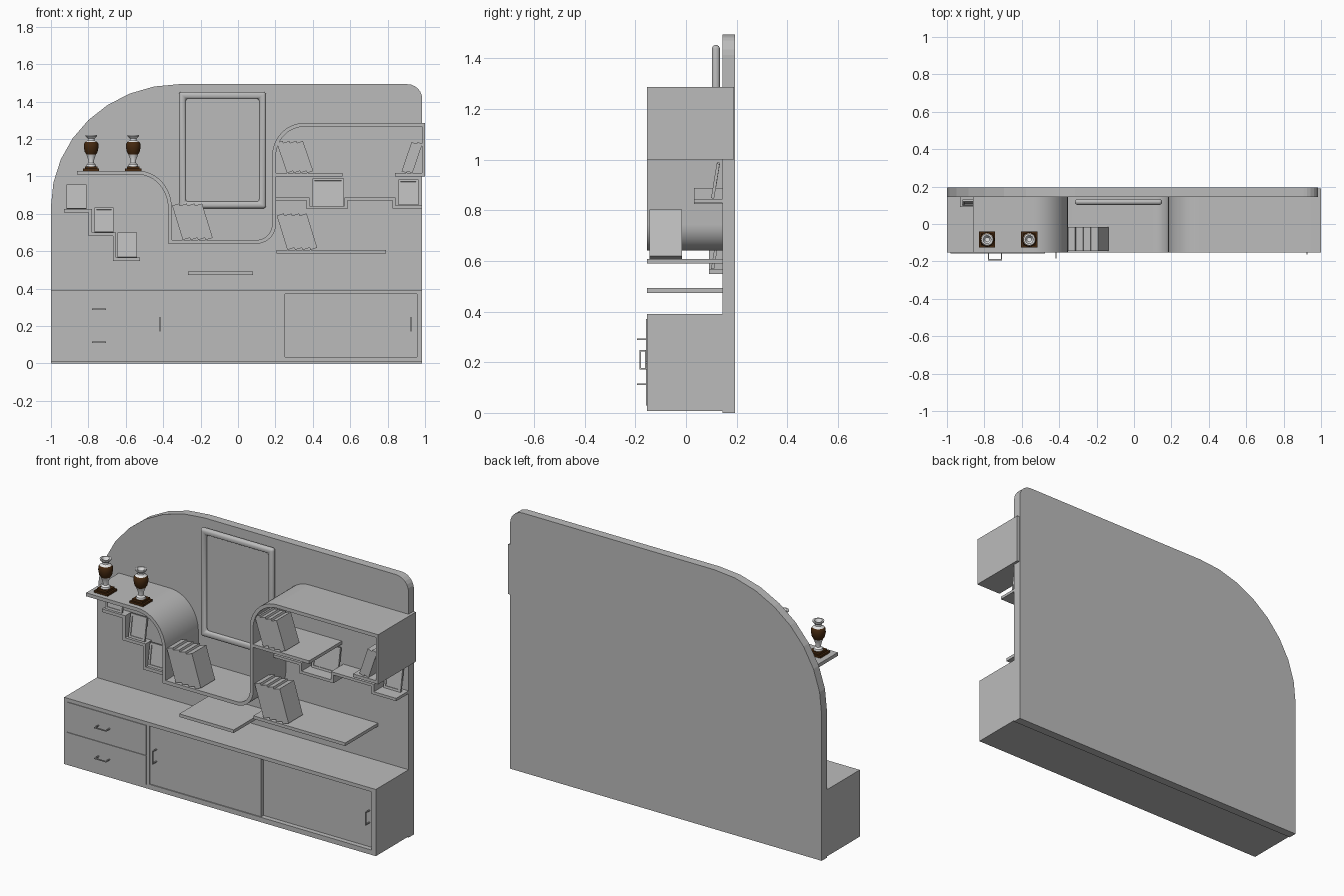
import bpy, bmesh, math
from mathutils import Vector, Matrix

cube = bpy.data.objects.get("Cube")
if cube:
    bpy.data.objects.remove(cube, do_unlink=True)


def material(name, color):
    m = bpy.data.materials.new(name)
    m.use_nodes = True
    m.diffuse_color = (*color, 1)
    m.node_tree.nodes["Principled BSDF"].inputs["Base Color"].default_value = (*color, 1)
    return m


GREY = material("grey", (0.5, 0.5, 0.5))
WHITE = material("porcelain white", (0.8, 0.8, 0.8))
BROWN = material("dark brown", (0.06, 0.022, 0.005))

FRONT, WALL, BACK = -0.153, 0.145, 0.194


def finish(name, bm, mats=(GREY,), smooth=False):
    bmesh.ops.recalc_face_normals(bm, faces=bm.faces[:])
    me = bpy.data.meshes.new(name)
    bm.to_mesh(me)
    bm.free()
    ob = bpy.data.objects.new(name, me)
    bpy.context.collection.objects.link(ob)
    for m in mats:
        me.materials.append(m)
    if smooth:
        bpy.ops.object.select_all(action='DESELECT')
        ob.select_set(True)
        bpy.context.view_layer.objects.active = ob
        bpy.ops.object.shade_smooth_by_angle(angle=math.radians(35))
    return ob


def add_box(bm, x, y, z, matrix=Matrix()):
    lo, hi = Vector((x[0], y[0], z[0])), Vector((x[1], y[1], z[1]))
    m = matrix @ Matrix.Translation((lo + hi) / 2) @ Matrix.Diagonal((*(hi - lo), 1))
    bmesh.ops.create_cube(bm, size=1, matrix=m)


def box(name, x, y, z, mat=GREY, matrix=Matrix()):
    bm = bmesh.new()
    add_box(bm, x, y, z, matrix)
    return finish(name, bm, (mat,))


def arc(cx, cz, a, b, start, end, n=8):
    angles = [math.radians(start + (end - start) * i / n) for i in range(n + 1)]
    return [(cx + a * math.cos(t), cz + b * math.sin(t)) for t in angles]


def ribbon(name, pts, t, y0, y1, closed=False, smooth=False, matrix=Matrix()):
    """Strip of thickness t along an xz path, with mitred corners, running y0 to y1."""
    p = [Vector(q) for q in pts]
    n = len(p)
    bm = bmesh.new()
    rings = []
    for i in range(n):
        before = p[i] - p[i - 1] if i or closed else p[1] - p[0]
        after = p[(i + 1) % n] - p[i] if i < n - 1 or closed else before
        n1 = Vector((-before.y, before.x)).normalized()
        n2 = Vector((-after.y, after.x)).normalized()
        off = (n1 + n2) / (1 + n1.dot(n2)) * t / 2
        a, b = p[i] + off, p[i] - off
        rings.append([bm.verts.new(matrix @ Vector((q.x, y, q.y)))
                      for q, y in ((a, y0), (b, y0), (b, y1), (a, y1))])
    for i in range(n if closed else n - 1):
        r, s = rings[i], rings[(i + 1) % n]
        for k in range(4):
            bm.faces.new((r[k], r[k - 1], s[k - 1], s[k]))
    if not closed:
        bm.faces.new(rings[0])
        bm.faces.new(rings[-1])
    return finish(name, bm, smooth=smooth)


def rect(x0, x1, z0, z1):
    return [(x0, z0), (x1, z0), (x1, z1), (x0, z1)]


# Back panel with one large and one small rounded corner
outline = [(-1, 0), (0.985, 0)] + arc(0.905, 1.413, 0.08, 0.08, 0, 90, 6)
outline += arc(-0.315, 0.84, 0.685, 0.653, 90, 180)
bm = bmesh.new()
face = bm.faces.new([bm.verts.new((x, WALL, z)) for x, z in outline])
side = bmesh.ops.extrude_face_region(bm, geom=[face])["geom"]
bmesh.ops.translate(bm, vec=(0, BACK - WALL, 0),
                    verts=[g for g in side if isinstance(g, bmesh.types.BMVert)])
finish("back_panel", bm)

# Base cabinet: carcass, sliding doors, drawers
bm = bmesh.new()
for x, y, z in (((-1, -0.457), (FRONT, WALL), (0.007, 0.391)),
                ((-0.457, 0.985), (FRONT, WALL), (0.37, 0.391)),
                ((-0.457, 0.985), (FRONT, WALL), (0.007, 0.035)),
                ((0.957, 0.985), (FRONT, WALL), (0.035, 0.37))):
    add_box(bm, x, y, z)
finish("cabinet_carcass", bm)
box("right_sliding_door", (-0.457, 0.957), (-0.125, WALL), (0.035, 0.37))
box("middle_sliding_door", (-0.457, 0.25), (-0.147, -0.125), (0.035, 0.37))
for i, z in enumerate(((0.03, 0.196), (0.2, 0.37))):
    box(f"drawer_front_{i + 1}", (-0.98, -0.475), (FRONT - 0.004, FRONT), z)


# Handles: a bar on two posts
def handle(name, x, z, y, vertical):
    spin = Matrix.Rotation(math.pi / 2, 4, 'Y') if vertical else Matrix()
    m = Matrix.Translation((x, y, z)) @ spin
    bm = bmesh.new()
    add_box(bm, (-0.038, 0.038), (-0.037, -0.031), (-0.003, 0.003), m)
    for s in (-0.035, 0.035):
        add_box(bm, (s - 0.003, s + 0.003), (-0.034, 0), (-0.003, 0.003), m)
    finish(name, bm)


handle("lower_drawer_handle", -0.743, 0.113, -0.157, False)
handle("upper_drawer_handle", -0.743, 0.29, -0.157, False)
handle("middle_door_handle", -0.417, 0.21, -0.147, True)
handle("right_door_handle", 0.925, 0.21, -0.125, True)

# Curved ribbon shelf and its end cheek
path = [(-0.86, 1.02)] + arc(-0.535, 0.83, 0.171, 0.19, 90, 0, 12)
path += [(-0.364, 0.65)] + arc(0.098, 0.745, 0.095, 0.095, -90, 0, 10)
path += arc(0.355, 1.11, 0.162, 0.166, 180, 90, 12) + [(0.985, 1.276)]
ribbon("curved_shelf", path, 0.02, FRONT, WALL, smooth=True)
box("shelf_end_cheek", (0.985, 1.0), (FRONT, BACK - 0.004), (1.0, 1.286))

# Straight shelves
for name, x, z in (("upper_shelf", (0.2, 0.56), 1.0), ("end_shelf", (0.84, 0.99), 1.0),
                   ("lower_shelf", (0.205, 0.79), 0.589), ("small_shelf", (-0.267, 0.08), 0.474)):
    box(name, x, (FRONT, WALL), (z, z + 0.018))

# Stepped picture ledges
ribbon("left_stepped_ledge", [(-0.93, 0.817), (-0.79, 0.817), (-0.79, 0.69), (-0.66, 0.69),
                              (-0.66, 0.557), (-0.524, 0.557)], 0.018, 0.09, WALL)
ribbon("right_stepped_ledge", [(0.2, 0.88), (0.375, 0.88), (0.375, 0.833), (0.578, 0.833),
                               (0.578, 0.88), (0.835, 0.88), (0.835, 0.837), (0.985, 0.837)],
       0.016, 0.032, WALL)

# Small picture frames leaning back on the ledges
for i, (x0, x1, z0, z1) in enumerate(((-0.918, -0.81, 0.828, 0.957), (-0.768, -0.665, 0.702, 0.835),
                                      (-0.645, -0.54, 0.568, 0.7), (0.398, 0.566, 0.842, 0.99),
                                      (0.857, 0.965, 0.847, 0.985))):
    lean = Matrix.Translation((0, 0.104, z0)) @ Matrix.Rotation(-0.16, 4, 'X')
    h = z1 - z0
    ribbon(f"picture_frame_{i + 1}", rect(x0 + 0.006, x1 - 0.006, 0.006, h - 0.006), 0.012,
           -0.005, 0.007, closed=True, matrix=lean)
    box(f"picture_{i + 1}", (x0 + 0.006, x1 - 0.006), (0, 0.005), (0.006, h - 0.006), matrix=lean)

# Large wall mirror with a rounded frame
frame = ribbon("mirror_frame", rect(-0.298, 0.132, 0.847, 1.434), 0.036, 0.102, 0.134,
               closed=True)
bev = frame.modifiers.new("round", 'BEVEL')
bev.width, bev.segments, bev.limit_method = 0.0155, 4, 'ANGLE'
bev.angle_limit = math.radians(60)
frame.data.shade_smooth()
box("mirror_glass", (-0.3, 0.134), (0.12, 0.13), (0.845, 1.436))


# Leaning books
def books(name, x, z, count, h, w, angle):
    for i in range(count):
        m = (Matrix.Translation((x + i * w / math.cos(angle), 0, z))
             @ Matrix.Rotation(-angle, 4, 'Y'))
        span = (0, w) if angle > 0 else (-w, 0)
        box(f"{name}_{i + 1}", span, (-0.145, -0.015), (0, h), matrix=m)


books("left_books", -0.295, 0.66, 4, 0.192, 0.039, 0.3)
books("lower_books", 0.264, 0.607, 4, 0.192, 0.039, 0.3)
books("upper_books", 0.262, 1.018, 4, 0.17, 0.034, 0.33)
books("end_books", 0.902, 1.018, 2, 0.165, 0.029, -0.33)

# Two vases, lathed, with a brown belly and square plinth
PROFILE = [(0, 0.024), (0.026, 0.024), (0.024, 0.034), (0.014, 0.042), (0.016, 0.06),
           (0.026, 0.088), (0.034, 0.1), (0.039, 0.125), (0.038, 0.145), (0.032, 0.154),
           (0.018, 0.163), (0.017, 0.172), (0.03, 0.184), (0.031, 0.192), (0.022, 0.192),
           (0.012, 0.172), (0, 0.17)]
for side, x in (("right", -0.785), ("left", -0.56)):
    bm = bmesh.new()
    verts = [bm.verts.new((r, 0, z)) for r, z in PROFILE]
    edges = [bm.edges.new(e) for e in zip(verts, verts[1:])]
    bmesh.ops.spin(bm, geom=verts + edges, cent=(0, 0, 0), axis=(0, 0, 1),
                   angle=math.tau, steps=24)
    bmesh.ops.remove_doubles(bm, verts=bm.verts[:], dist=0.0005)
    for f in bm.faces:
        f.material_index = int(0.088 < f.calc_center_median().z < 0.15)
    vase = finish(f"{side}_vase", bm, (WHITE, BROWN), smooth=True)
    vase.location = (x, -0.083, 1.03)
    for j, s in enumerate((0.043, 0.033)):
        box(f"{side}_vase_plinth_{j + 1}", (x - s, x + s), (-0.083 - s, -0.083 + s),
            (1.03 + j * 0.012, 1.042 + j * 0.012), BROWN)
